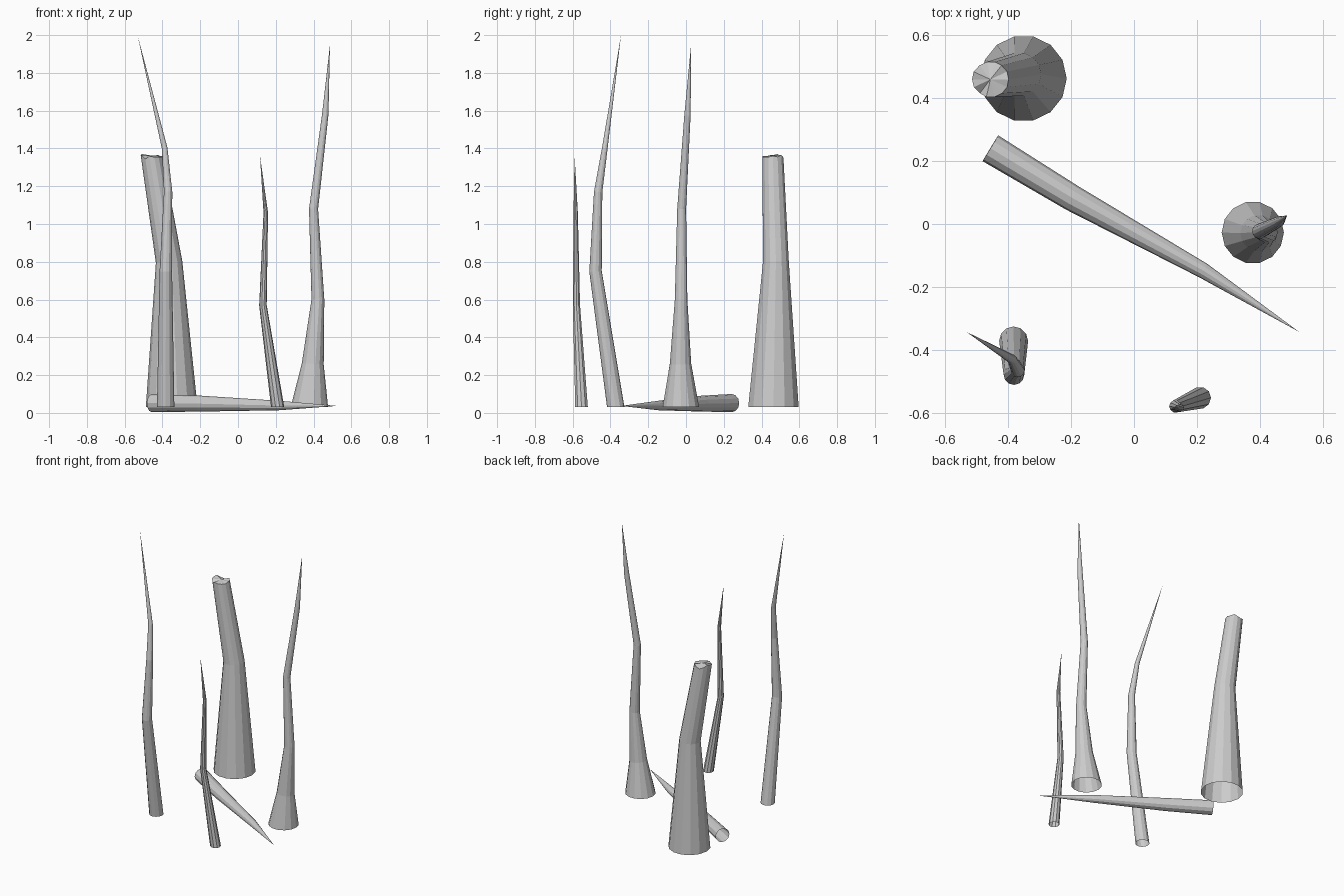
import bpy, bmesh, math, random
from mathutils import Vector

if "Cube" in bpy.data.objects:
    bpy.data.objects.remove(bpy.data.objects["Cube"])

random.seed(4)


def trunk(name, path, sides, flat_base=True, broken=False):
    """Loft open-bottomed rings along path of (x, y, z, radius); end in a point or a broken top."""
    bm = bmesh.new()
    pts = [Vector(p[:3]) for p in path]
    ring_count = len(path) if broken else len(path) - 1
    rings = []
    for i in range(ring_count):
        d = (pts[min(i + 1, len(pts) - 1)] - pts[max(i - 1, 0)]).normalized()
        if i == 0 and flat_base:
            d = Vector((0, 0, 1))
        # ring axes square to the trunk direction
        ref = Vector((1, 0, 0)) if abs(d.z) > 0.5 else Vector((0, 0, 1))
        v = d.cross(ref).normalized()
        u = v.cross(d)
        ring = []
        for k in range(sides):
            a = math.tau * k / sides
            co = pts[i] + path[i][3] * (u * math.cos(a) + v * math.sin(a))
            if broken and i == ring_count - 1:
                co += d * random.uniform(-0.02, 0.02)
            ring.append(bm.verts.new(co))
        rings.append(ring)
    for a, b in zip(rings, rings[1:]):
        for k in range(sides):
            n = (k + 1) % sides
            bm.faces.new((a[k], a[n], b[n], b[k]))
    # closing fan: sharp tip or splintered top
    tip = bm.verts.new(pts[-1])
    for k in range(sides):
        bm.faces.new((rings[-1][k], rings[-1][(k + 1) % sides], tip))
    bmesh.ops.recalc_face_normals(bm, faces=bm.faces)
    mesh = bpy.data.meshes.new(name)
    bm.to_mesh(mesh)
    bm.free()
    obj = bpy.data.objects.new(name, mesh)
    bpy.context.collection.objects.link(obj)
    return obj


# Thick snapped trunk at the back
trunk("broken_trunk", [(-0.351, 0.463, 0.03, 0.137), (-0.365, 0.476, 0.80, 0.07),
                       (-0.457, 0.460, 1.362, 0.057)], 14, broken=True)

# Tall dead tree with a flared foot
trunk("flared_tree", [(0.378, -0.027, 0.03, 0.099), (0.396, -0.029, 0.26, 0.058),
                      (0.423, -0.026, 0.60, 0.034), (0.400, -0.023, 1.08, 0.024),
                      (0.462, 0.008, 1.58, 0.017), (0.487, 0.027, 1.95, 0)], 14)

# Tall bent tree
trunk("bent_tree", [(-0.383, -0.372, 0.03, 0.046), (-0.382, -0.479, 0.75, 0.033),
                    (-0.370, -0.465, 1.17, 0.022), (-0.388, -0.430, 1.40, 0.015),
                    (-0.532, -0.344, 2.0, 0)], 12)

# Thin sapling at the front
trunk("sapling", [(0.210, -0.553, 0.03, 0.035), (0.132, -0.580, 0.57, 0.020),
                  (0.147, -0.584, 1.06, 0.012), (0.116, -0.590, 1.365, 0)], 10)

# Fallen log lying across the middle
trunk("fallen_log", [(-0.457, 0.241, 0.052, 0.048), (-0.195, 0.082, 0.049, 0.042),
                     (0.220, -0.148, 0.039, 0.025), (0.525, -0.343, 0.037, 0)], 12,
      flat_base=False)
